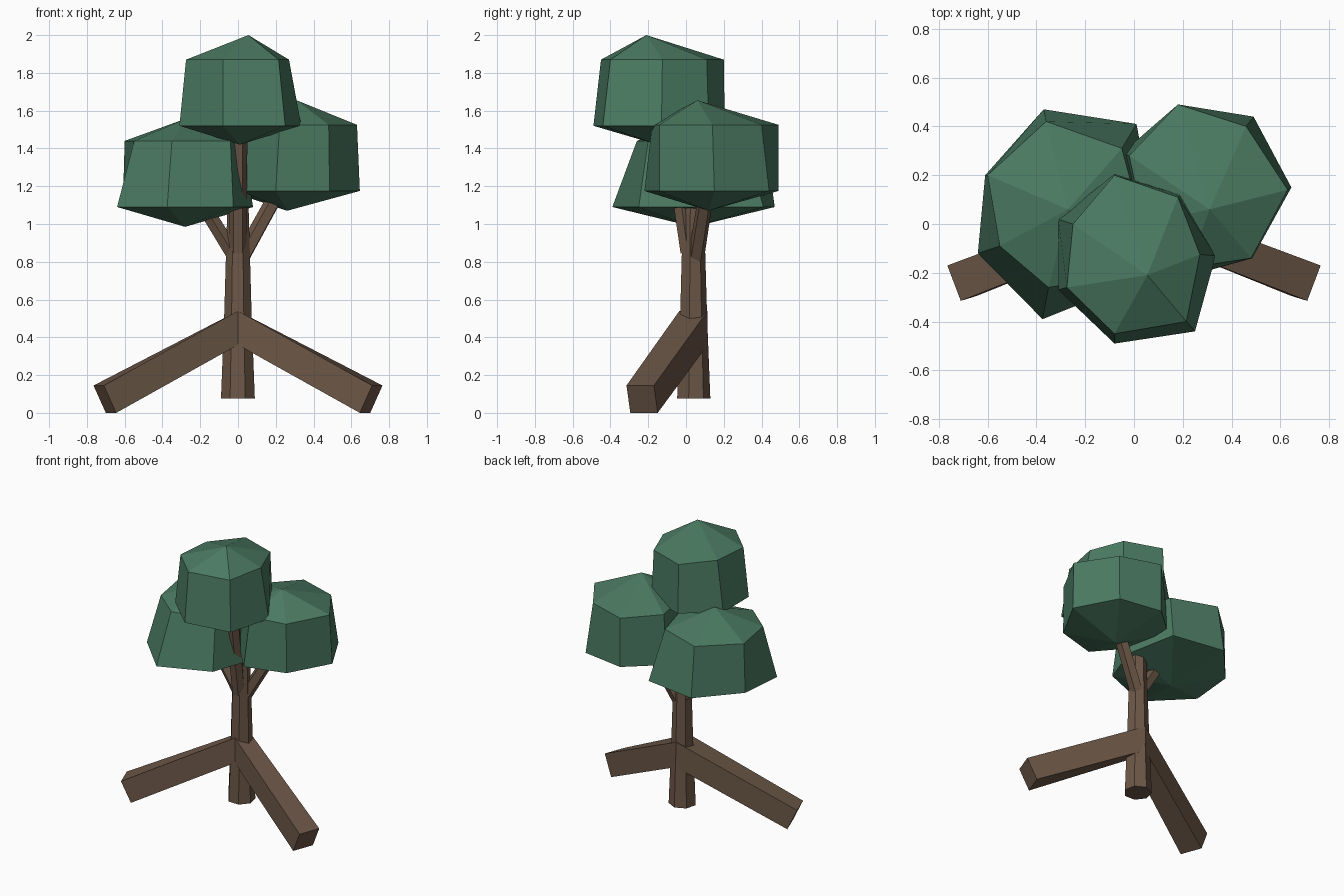
import bpy
import bmesh
from math import cos, sin, tau
from mathutils import Vector

default_cube = bpy.data.objects.get("Cube")
if default_cube:
    bpy.data.objects.remove(default_cube, do_unlink=True)


def make_material(name, color):
    mat = bpy.data.materials.new(name)
    mat.use_nodes = True
    mat.diffuse_color = (*color, 1)
    mat.node_tree.nodes["Principled BSDF"].inputs["Base Color"].default_value = (*color, 1)
    return mat


leaf_green = make_material("leaf green", (0.07, 0.195, 0.122))
bark_brown = make_material("bark brown", (0.15, 0.095, 0.063))


def loft(name, rings, material, bottom=None, top=None, open_start=False):
    """Join equal rings with quads; close each end with a fan to a tip or a flat cap."""
    bm = bmesh.new()
    loops = [[bm.verts.new(p) for p in ring] for ring in rings]
    count = len(loops[0])
    for lower, upper in zip(loops, loops[1:]):
        for i in range(count):
            j = (i + 1) % count
            bm.faces.new((lower[i], lower[j], upper[j], upper[i]))
    for loop, tip, skip in ((loops[0], bottom, open_start), (loops[-1], top, False)):
        if tip:
            point = bm.verts.new(tip)
            for i in range(count):
                bm.faces.new((loop[i], loop[(i + 1) % count], point))
        elif not skip:
            bm.faces.new(loop)
    bmesh.ops.recalc_face_normals(bm, faces=bm.faces)
    mesh = bpy.data.meshes.new(name)
    bm.to_mesh(mesh)
    bm.free()
    mesh.materials.append(material)
    obj = bpy.data.objects.new(name, mesh)
    bpy.context.collection.objects.link(obj)
    return obj


def limb(name, stations, sides, turn=0.0):
    """Tapered limb through stations of (centre, radius)."""
    axis = Vector(stations[-1][0]) - Vector(stations[0][0])
    spin = axis.to_track_quat("Z", "Y")
    rings = []
    for centre, radius in stations:
        rings.append([
            Vector(centre) + spin @ Vector((radius * cos(turn + tau * i / sides),
                                            radius * sin(turn + tau * i / sides), 0))
            for i in range(sides)])
    return loft(name, rings, bark_brown)


def crown(name, low_z, high_z, low_ring, high_ring, bottom, top):
    """Seven-sided leaf clump with a pointed top and underside."""
    rings = [[(x, y, low_z) for x, y in low_ring],
             [(x, y, high_z) for x, y in high_ring]]
    return loft(name, rings, leaf_green, bottom, top)


# Trunk and the branches that carry the leaf clumps
limb("trunk", [((0, 0.037, 0.075), 0.092), ((0, 0.037, 0.5), 0.075),
               ((0, 0.037, 1.15), 0.056)], 7, 0.2)
limb("front_branch", [((0, 0.01, 0.85), 0.045), ((0, -0.08, 1.5), 0.05)], 6)
limb("right_branch", [((0, 0.04, 0.8), 0.042), ((-0.21, 0.03, 1.14), 0.038)], 5)
limb("left_branch", [((0.01, 0.05, 0.8), 0.045), ((0.22, 0.11, 1.18), 0.042)], 5)

# Mirrored root legs meeting on the centre plane
leg = loft("root_legs", [
    [(0, 0.115, 0.54), (0, -0.035, 0.54), (0, -0.035, 0.36), (0, 0.115, 0.36)],
    [(0.765, -0.17, 0.145), (0.71, -0.315, 0.145), (0.645, -0.295, 0), (0.7, -0.15, 0)],
], bark_brown, open_start=True)
leg.modifiers.new("mirror", "MIRROR").use_axis[0] = True

# Leaf clumps
crown("right_leaves", 1.09, 1.44,
      [(0.08, 0.05), (0.01, 0.41), (-0.37, 0.47), (-0.61, 0.2),
       (-0.64, -0.12), (-0.375, -0.39), (-0.025, -0.25)],
      [(0.02, 0.05), (-0.05, 0.31), (-0.36, 0.42), (-0.6, 0.2),
       (-0.55, -0.09), (-0.35, -0.26), (-0.04, -0.2)],
      (-0.28, 0.04, 0.985), (-0.27, 0.06, 1.56))
crown("left_leaves", 1.175, 1.525,
      [(0.645, 0.15), (0.49, 0.44), (0.18, 0.49), (-0.05, 0.29),
       (0.02, -0.01), (0.2, -0.22), (0.485, -0.14)],
      [(0.63, 0.14), (0.46, 0.4), (0.18, 0.49), (-0.02, 0.28),
       (0.04, 0), (0.22, -0.18), (0.48, -0.14)],
      (0.26, 0.12, 1.07), (0.31, 0.06, 1.655))
crown("top_leaves", 1.52, 1.87,
      [(0.335, -0.13), (0.19, 0.12), (-0.08, 0.205), (-0.31, 0.02),
       (-0.31, -0.27), (-0.08, -0.49), (0.25, -0.44)],
      [(0.27, -0.125), (0.18, 0.11), (-0.08, 0.2), (-0.25, 0),
       (-0.275, -0.26), (-0.08, -0.45), (0.215, -0.4)],
      (0.01, -0.15, 1.42), (0.055, -0.21, 2))
